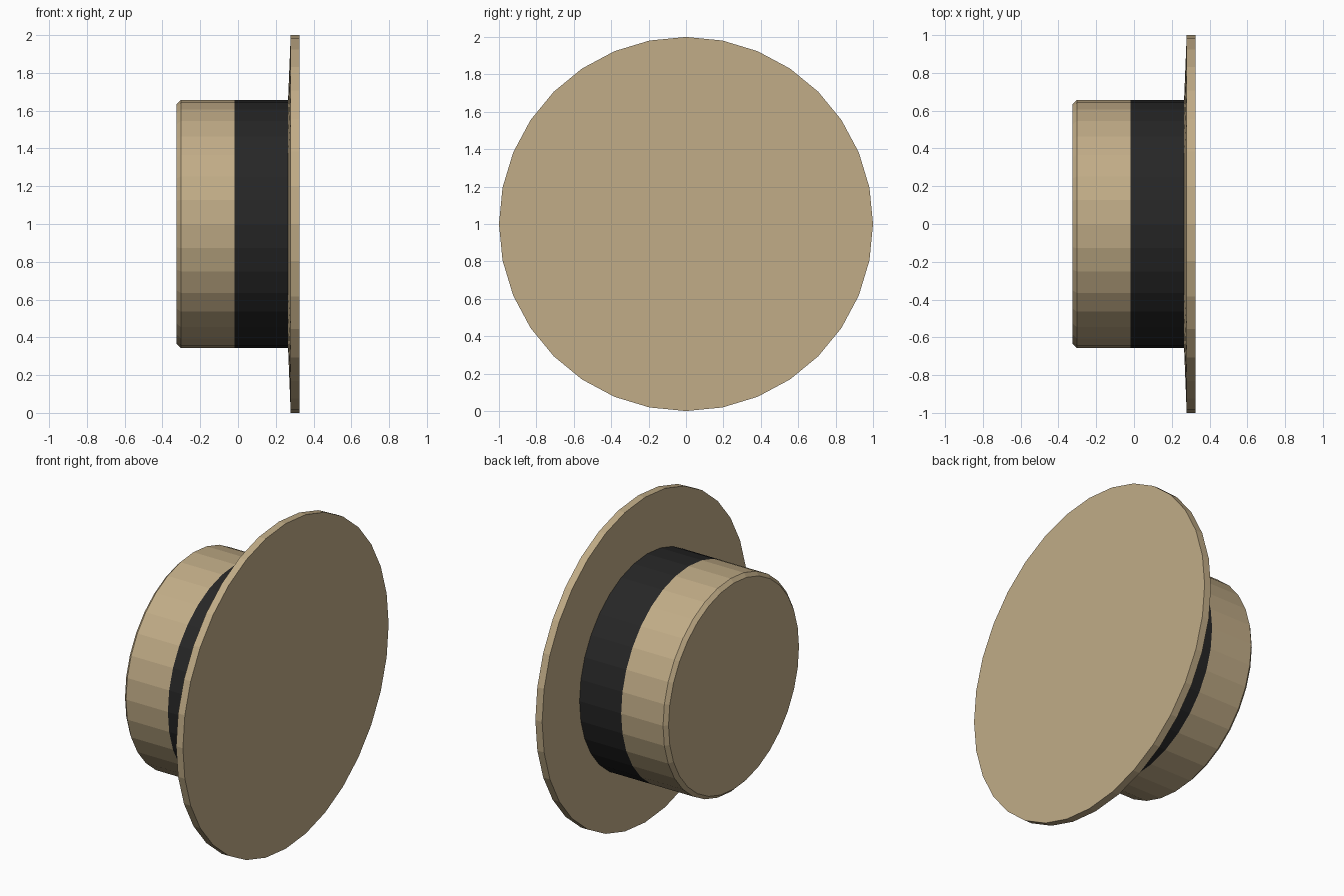
import bpy, bmesh, math

if "Cube" in bpy.data.objects:
    bpy.data.objects.remove(bpy.data.objects["Cube"])

SIDES = 32
AXIS_Z = 1.0  # the hat lies on its brim edge, axis along x


def material(name, color):
    m = bpy.data.materials.new(name)
    m.diffuse_color = (*color, 1.0)
    m.use_nodes = True
    m.node_tree.nodes["Principled BSDF"].inputs["Base Color"].default_value = m.diffuse_color
    return m


straw = material("tan felt", (0.533, 0.413, 0.242))
black = material("black ribbon", (0.0194, 0.0194, 0.0194))


def lathe(name, profile, mat, cap_start=False, cap_end=False):
    """Turn (x, radius) points around the x axis into a flat-faced part."""
    bm = bmesh.new()
    rings = []
    for x, r in profile:
        rings.append([bm.verts.new((x,
                                    r * math.sin(math.tau * i / SIDES),
                                    AXIS_Z + r * math.cos(math.tau * i / SIDES)))
                      for i in range(SIDES)])
    for a, b in zip(rings, rings[1:]):
        for i in range(SIDES):
            j = (i + 1) % SIDES
            bm.faces.new((a[i], b[i], b[j], a[j]))
    # reversed winding at the two ends so every face points outward
    if cap_start:
        bm.faces.new(rings[0])
    if cap_end:
        bm.faces.new(rings[-1][::-1])
    me = bpy.data.meshes.new(name)
    bm.normal_update()
    # check one side face and flip everything if the winding points inward
    f = max(bm.faces, key=lambda q: q.calc_center_median().z)
    if f.normal.z < 0:
        bmesh.ops.reverse_faces(bm, faces=bm.faces[:])
    bm.to_mesh(me)
    bm.free()
    me.materials.append(mat)
    ob = bpy.data.objects.new(name, me)
    bpy.context.collection.objects.link(ob)
    return ob


R = 0.656  # crown radius

# crown with a small chamfer at its top
lathe("crown", [(-0.325, R - 0.022), (-0.303, R), (-0.018, R)], straw, cap_start=True)
# ribbon band around the base of the crown
lathe("hat_band", [(-0.018, R), (0.265, R)], black)
# wide brim: slightly sloped upper side, rim, flat closed underside
lathe("brim", [(0.265, R), (0.279, 1.0), (0.325, 1.0)], straw, cap_end=True)
